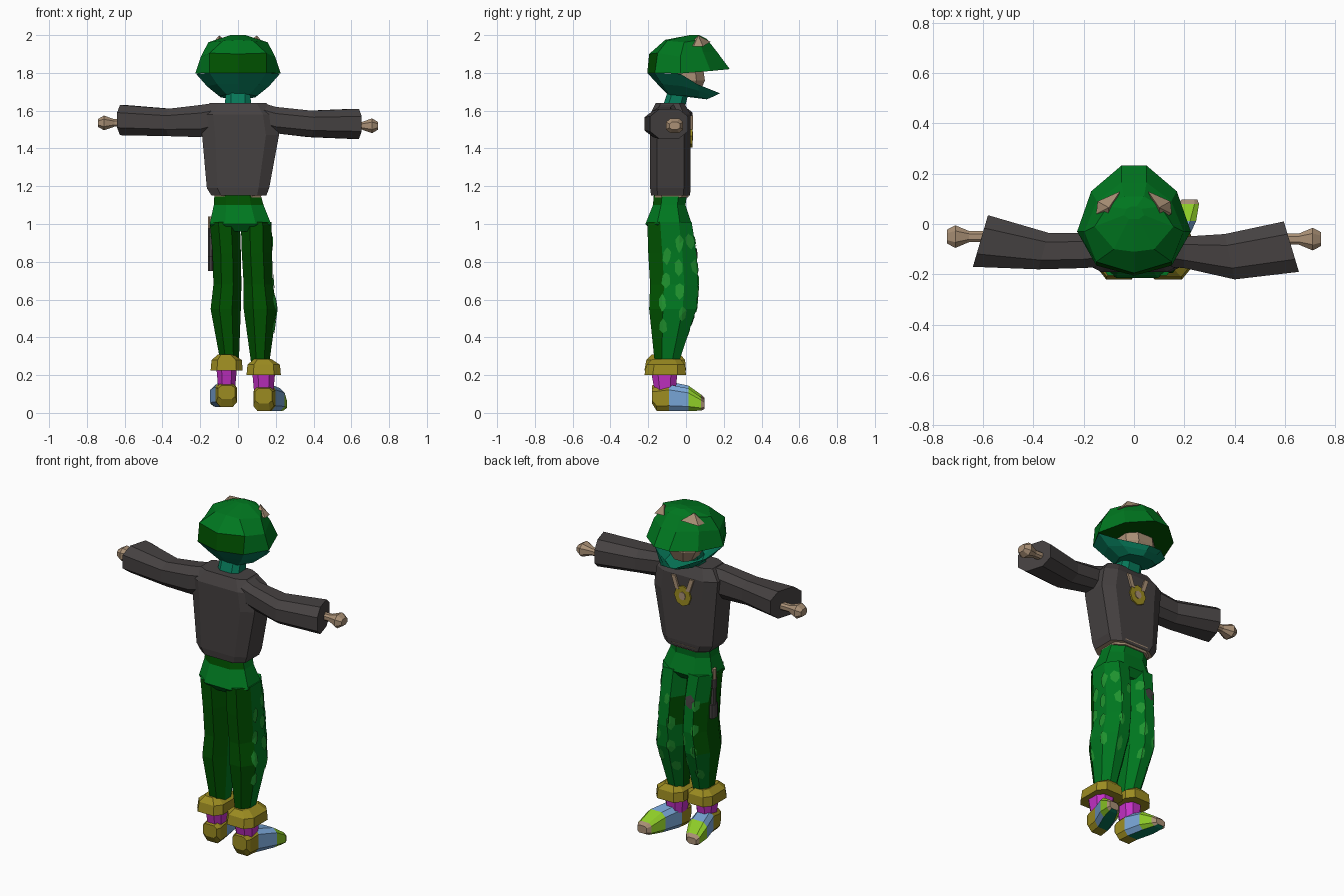
import bpy, bmesh, math, random
from mathutils import Vector
from mathutils.bvhtree import BVHTree

if "Cube" in bpy.data.objects:
    bpy.data.objects.remove(bpy.data.objects["Cube"])

random.seed(4)
COLORS = {
    "green": (0.0, 0.185, 0.014), "dark_green": (0.0, 0.085, 0.0),
    "light_green": (0.014, 0.29, 0.028), "teal": (0.002, 0.19, 0.10),
    "charcoal": (0.060, 0.053, 0.053), "tan": (0.40, 0.28, 0.18),
    "olive": (0.33, 0.26, 0.015), "magenta": (0.55, 0.03, 0.56),
    "blue": (0.19, 0.38, 0.68), "lime": (0.27, 0.60, 0.02),
}
NAMES = list(COLORS)
MATS = []
for n, c in COLORS.items():
    m = bpy.data.materials.new(n)
    m.diffuse_color = (*c, 1)
    m.use_nodes = True
    m.node_tree.nodes["Principled BSDF"].inputs["Base Color"].default_value = m.diffuse_color
    MATS.append(m)


def finish(name, bm, color=None, rule=None, fix_normals=True):
    """Turn a bmesh into an object; rule(face) may return a colour name."""
    if fix_normals:
        bmesh.ops.recalc_face_normals(bm, faces=bm.faces[:])
    bm.normal_update()
    for f in bm.faces:
        c = rule(f) if rule else None
        if c or color:
            f.material_index = NAMES.index(c or color)
    me = bpy.data.meshes.new(name)
    bm.to_mesh(me)
    for m in MATS:
        me.materials.append(m)
    bpy.context.collection.objects.link(bpy.data.objects.new(name, me))
    tree = BVHTree.FromBMesh(bm)
    bm.free()
    return tree


def loft(name, rings, color, rule=None, caps=(True, True), bands=None):
    """Skin a list of closed point rings; bands colours each segment."""
    bm = bmesh.new()
    vs = [[bm.verts.new(p) for p in r] for r in rings]
    n = len(vs[0])
    for i in range(len(vs) - 1):
        for j in range(n):
            k = (j + 1) % n
            f = bm.faces.new((vs[i][j], vs[i][k], vs[i + 1][k], vs[i + 1][j]))
            f.material_index = NAMES.index(bands[i] if bands else color)
    for end, cap in ((0, caps[0]), (-1, caps[1])):
        if cap:
            f = bm.faces.new(vs[end])
            f.material_index = NAMES.index(bands[end] if bands else color)
    return finish(name, bm, None if bands else color, rule)


def oct_ring(axis, pos, a0, a1, b0, b1, k=0.5, skew=0):
    """Eight-sided ring filling the box a0..a1, b0..b1 across an axis."""
    out = []
    for u, v in ((1, -k), (1, k), (k, 1), (-k, 1), (-1, k), (-1, -k), (-k, -1), (k, -1)):
        a = (a0 + a1) / 2 + u * (a1 - a0) / 2
        b = (b0 + b1) / 2 + v * (b1 - b0) / 2
        p = pos + skew * u
        out.append({"x": (p, a, b), "y": (a, p, b), "z": (a, b, p)}[axis])
    return out


def tower(name, rows, color, k=0.5, **kw):
    return loft(name, [oct_ring("z", *r, k=k) for r in rows], color, **kw)


def mirrored(half):
    """Complete a half ring that starts on the centre line."""
    return half + [(-x, y, z) for x, y, z in reversed(half) if x > 0]


def solid(name, pts, color):
    bm = bmesh.new()
    bmesh.ops.convex_hull(bm, input=[bm.verts.new(p) for p in pts])
    return finish(name, bm, color)


# Hood: cap with a projecting peak
rim = [(0, -.205, 1.80), (.15, -.165, 1.80), (.226, -.03, 1.797), (.17, .13, 1.81), (.05, .232, 1.82)]
mid = [(0, -.195, 1.90), (.15, -.15, 1.905), (.197, -.03, 1.885), (.148, .09, 1.91), (.05, .165, 1.91)]
top = [(0, -.11, 1.975), (.08, -.1, 1.97), (.157, -.01, 1.962), (.105, .07, 1.975), (.04, .11, 1.98)]
tip = [(0, .02, 2.0), (.02, .02, 2.0), (.04, .035, 2.0), (.03, .06, 2.0), (.01, .07, 2.0)]


def hood_color(f):
    c = f.calc_center_median()
    if f.normal.z < -.8 or (f.normal.y < -.6 and c.z < 1.92):
        return "dark_green"


loft("hood", [mirrored(r) for r in (rim, mid, top, tip)], "green", rule=hood_color)

# Cowl under the hood, open at the mouth
edge = [(0, -.205, 1.80), (.15, -.165, 1.80), (.222, -.03, 1.795), (.168, .06, 1.74), (.04, .18, 1.692)]
jaw = [(0, -.15, 1.74), (.11, -.125, 1.74), (.165, -.02, 1.73), (.135, .07, 1.705), (.035, .15, 1.677)]
chin = [(0, -.10, 1.69), (.06, -.09, 1.685), (.10, 0, 1.677), (.09, .07, 1.67), (.03, .11, 1.66)]
loft("cowl", [mirrored(r) for r in (edge, jaw, chin)], "teal", caps=(False, True))

# Face inside the hood and the neck below
tower("face", [(1.69, -.06, .06, -.06, .07), (1.76, -.10, .10, -.08, .10),
               (1.83, -.10, .10, -.08, .09)], "tan")
tower("neck", [(1.60, -.07, .07, -.13, -.01), (1.72, -.065, .065, -.09, .02)], "teal", k=.55)

# Small horns on the hood
for s, side in ((1, "right"), (-1, "left")):
    solid("horn_" + side, [(s * .055, .13, 1.965), (s * .145, .09, 1.94), (s * .105, .02, 1.955),
                           (s * .15, .04, 1.94), (s * .10, .065, 1.998)], "tan")

# Shirt body, bare skin showing at the hem
tower("shirt", [(1.15, -.14, .15, -.185, .02), (1.19, -.165, .165, -.19, .025),
                (1.47, -.19, .217, -.19, .025), (1.58, -.20, .20, -.19, .025),
                (1.64, -.15, .15, -.16, -.01)], "charcoal", k=0.66,
      rule=lambda f: "tan" if f.normal.z < -.9 else None)
tower("waist", [(1.14, -.12, .12, -.165, .01), (1.17, -.13, .13, -.165, .024)], "tan", k=0.6)


# Sleeves and hands
def sleeve(name, rows):
    loft(name, [oct_ring("x", *r[:5], k=.5, skew=r[5]) for r in rows], "charcoal")


sleeve("right_sleeve", [(.13, -.17, -.02, 1.50, 1.64, 0), (.20, -.175, -.05, 1.48, 1.62, 0),
                        (.38, -.22, -.04, 1.46, 1.60, -.02), (.625, -.19, .01, 1.45, 1.61, -.03)])
sleeve("left_sleeve", [(-.13, -.17, -.02, 1.48, 1.64, 0), (-.20, -.175, -.035, 1.46, 1.63, 0),
                       (-.36, -.18, -.035, 1.465, 1.61, .02), (-.61, -.17, .035, 1.47, 1.63, .03)])
for s, side, y, z in ((1, "right", -.06, 1.52), (-1, "left", -.05, 1.535)):
    loft(side + "_hand", [oct_ring("x", s * x, y - w, y + w, z - h, z + h) for x, w, h in
                          ((.60, .022, .02), (.655, .022, .02), (.71, .045, .039), (.742, .028, .02))], "tan")

# Medallion on the chest with its two cords
for r, y, c, nm in ((.055, .034, "olive", "medallion"), (.022, .038, "tan", "medallion_center")):
    oc = [(r * math.cos(i * math.pi / 4), r * math.sin(i * math.pi / 4) * 1.1) for i in range(8)]
    loft(nm, [[(a, yy, 1.465 + b) for a, b in oc] for yy in (.02, y)], c)
for s, side in ((1, "right"), (-1, "left")):
    loft("cord_" + side, [[(s * (x - .013), y, z), (s * (x + .013), y, z), (s * (x + .013), y + .014, z),
                          (s * (x - .013), y + .014, z)] for x, y, z in ((.035, .022, 1.50), (.06, .022, 1.575))],
         "tan")

# Trousers: dark waistband at the back, hips and two legs
tower("trouser_waist", [(.96, -.12, .14, -.18, .0), (1.00, -.15, .175, -.215, .03),
                        (1.10, -.128, .135, -.175, -.003), (1.155, -.125, .12, -.17, .005)], "green", k=.5,
      rule=lambda f: "dark_green" if f.normal.y < -.45 and f.calc_center_median().z > 1.11 else None)
legs = {
    "left": [(.28, -.095, .005, -.165, -.04), (.55, -.145, .015, -.195, .055), (.68, -.13, .018, -.19, .065),
             (.85, -.135, .015, -.20, .055), (1.01, -.15, .01, -.205, .03)],
    "right": [(.26, .07, .165, -.165, -.04), (.55, .03, .205, -.195, .055), (.68, .03, .185, -.19, .065),
              (.85, .02, .18, -.20, .055), (1.01, .015, .178, -.205, .03)],
}
trees = {s: tower(s + "_leg", r, "green", k=.42,
                  rule=lambda f: "dark_green" if f.normal.y < -.4 or f.normal.x < -.85 else None)
         for s, r in legs.items()}


def patches(name, tree, spots, color, d):
    """Thin six-cornered patches dropped onto a leg along direction d."""
    d = Vector(d)
    bm = bmesh.new()
    for c, z, w, h in spots:
        pts = []
        for i in range(-1, 6):
            r = 0 if i < 0 else random.uniform(.75, 1.15)
            a = i * math.pi / 3 + .5
            t = c + w * r * math.cos(a)
            zz = z + h * r * math.sin(a)
            hit = tree.ray_cast(Vector((t, 0, zz) if d.y else (0, t, zz)) - d, d)[0]
            if hit is None:
                break
            pts.append(hit - d * .005)
        if len(pts) == 7:
            v = [bm.verts.new(p) for p in pts]
            for i in range(6):
                f = bm.faces.new((v[0], v[1 + i], v[1 + (i + 1) % 6]))
                f.normal_update()
                if f.normal.dot(d) > 0:
                    f.normal_flip()
    finish(name, bm, color, fix_normals=False)


# Camouflage spots on the fronts, and on the right leg's outer side
for side, mid_x in (("right", .105), ("left", -.06)):
    spots = [(mid_x + (.04 if i % 2 else -.03) + random.uniform(-.012, .012), .42 + i * .07, .018, .04)
             for i in range(8)]
    patches(side + "_front_spots", trees[side], spots, "light_green", (0, -1, 0))
outer = [(-.075 + (.04 if i % 2 else -.04) + random.uniform(-.015, .015), .46 + i * .062, .024, .044)
         for i in range(8)]
patches("right_outer_spots", trees["right"], outer, "light_green", (-1, 0, 0))

# Repair patch, and a strap hanging at the left hip
patches("repair_patch", trees["left"], [(-.07, .86, .036, .04)], "charcoal", (0, -1, 0))
for i, (z0, z1, w, c) in enumerate(((.75, .83, .028, "charcoal"), (.83, .93, .014, "charcoal"),
                                    (.93, .98, .022, "charcoal"), (.98, 1.04, .014, "tan"))):
    loft("hip_strap_%d" % i, [oct_ring("z", zz, -.158, -.13, -.055 - w, -.055 + w) for zz in (z0, z1)], c)

# Cuffs, socks and shoes
for side, x0, x1, dz, s in (("left", -.125, .005, .025, -1), ("right", .065, .207, 0, 1)):
    tower(side + "_cuff", [(.20 + dz, x0 - .02, x1 + .02, -.22, .0), (.255 + dz, x0 - .015, x1 + .015, -.21, -.005),
                           (.285 + dz, x0 + .02, x1 - .03, -.18, -.03)], "olive", k=.6)
    tower(side + "_sock", [(.11 + dz, x0 + .02, x1 - .02, -.165, -.055), (.22 + dz, x0 + .01, x1 - .01, -.185, -.045)],
          "magenta")
    c, turn = (x0 + x1) / 2, (.085 if s > 0 else -.045)
    rows = [(-.18, .045, .05, .13, 0), (-.155, .055, .01, .14, 0), (-.09, .055, .01, .15, .1),
            (.012, .06, .01, .13, .6), (.08, .044, .012, .082, .92), (.098, .03, .02, .065, 1)]
    loft(side + "_shoe", [oct_ring("y", y, c + turn * t - w, c + turn * t + w, a + dz * .9, b + dz * .6, k=.6)
                          for y, w, a, b, t in rows],
         "blue", bands=["olive", "olive", "blue", "lime", "tan"],
         rule=lambda f: "teal" if f.normal.z < -.85 and f.calc_center_median().y > -.1 else None)
